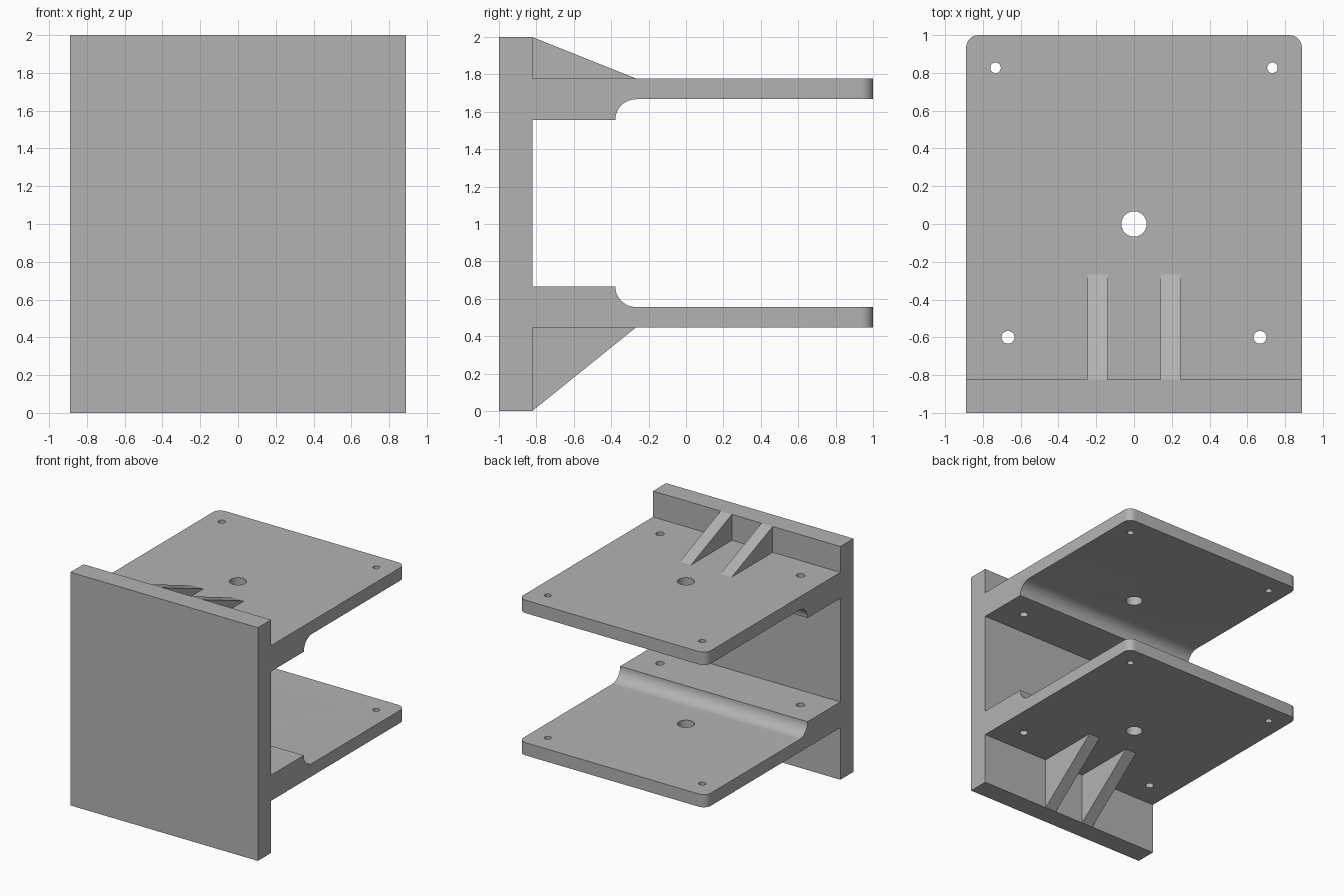
import bpy, bmesh, math
from mathutils import Matrix, Vector

if "Cube" in bpy.data.objects:
    bpy.data.objects.remove(bpy.data.objects["Cube"], do_unlink=True)

GREY = (0.45, 0.45, 0.45, 1)
grey = bpy.data.materials.new("plain grey")
grey.use_nodes = True
grey.diffuse_color = GREY
grey.node_tree.nodes["Principled BSDF"].inputs["Base Color"].default_value = GREY

HALF_W = 0.889
WALL_Y = -0.822      # back face of the front plate
STEP_Y = -0.267      # where the thick shelf root ends
FILLET = 0.111


def finish(bm, name):
    bmesh.ops.recalc_face_normals(bm, faces=bm.faces)
    mesh = bpy.data.meshes.new(name)
    bm.to_mesh(mesh)
    bm.free()
    obj = bpy.data.objects.new(name, mesh)
    bpy.context.collection.objects.link(obj)
    mesh.materials.append(grey)
    return obj


def extrude_profile(points, x0, x1):
    """Side profile of (y, z) points swept along x."""
    bm = bmesh.new()
    face = bm.faces.new([bm.verts.new((x0, y, z)) for y, z in points])
    swept = bmesh.ops.extrude_face_region(bm, geom=[face])["geom"]
    verts = [v for v in swept if isinstance(v, bmesh.types.BMVert)]
    bmesh.ops.translate(bm, verts=verts, vec=(x1 - x0, 0, 0))
    return bm


def shelf_profile(outer, inner, root):
    """Outline of one shelf, from the outer face round to the thick root."""
    side = 1 if root > inner else -1
    arc = []
    for i in range(13):
        a = math.pi / 2 * i / 12
        arc.append((STEP_Y - FILLET * math.sin(a),
                    root - side * FILLET * math.cos(a)))
    return [(WALL_Y, outer), (1, outer), (1, inner)] + arc + [(WALL_Y, root)]


# Bracket body: front plate and two shelves in one profile
lower = shelf_profile(0.447, 0.556, 0.667)
upper = shelf_profile(1.778, 1.667, 1.556)
outline = [(-1, 0), (WALL_Y, 0)] + lower + upper[::-1] + [(WALL_Y, 2), (-1, 2)]
bm = extrude_profile(outline, -HALF_W, HALF_W)

# Rounded rear corners of both shelves
corners = [e for e in bm.edges if all(v.co.y > 0.99 for v in e.verts)
           and abs(e.verts[0].co.x - e.verts[1].co.x) < 0.01]
bmesh.ops.bevel(bm, geom=corners, offset=0.067, offset_type='OFFSET',
                segments=8, profile=0.5, affect='EDGES')
body = finish(bm, "bracket_body")

# Holes through both shelves
holes = [(0, 0, 0.067)]
for s in (-1, 1):
    holes += [(s * 0.733, 0.827, 0.028), (s * 0.667, -0.6, 0.034)]
bm = bmesh.new()
for x, y, r in holes:
    bmesh.ops.create_cone(bm, cap_ends=True, segments=32, radius1=r, radius2=r,
                          depth=1.8, matrix=Matrix.Translation(Vector((x, y, 1.1))))
cutter = finish(bm, "hole_cutter")
cutter.hide_render = True
bpy.context.view_layer.objects.active = body
body.select_set(True)
cut = body.modifiers.new("holes", 'BOOLEAN')
cut.operation = 'DIFFERENCE'
cut.solver = 'EXACT'
cut.object = cutter
bpy.ops.object.modifier_apply(modifier=cut.name)
bpy.data.objects.remove(cutter, do_unlink=True)
bpy.ops.object.shade_smooth_by_angle(angle=math.radians(30))

# Triangular ribs above the upper shelf and below the lower one
for level, edge, shelf in (("upper", 2, 1.778), ("lower", 0, 0.447)):
    for side, x0 in (("right", -0.247), ("left", 0.14)):
        tri = [(WALL_Y, shelf), (STEP_Y, shelf), (WALL_Y, edge)]
        finish(extrude_profile(tri, x0, x0 + 0.107), f"{level}_{side}_rib")
